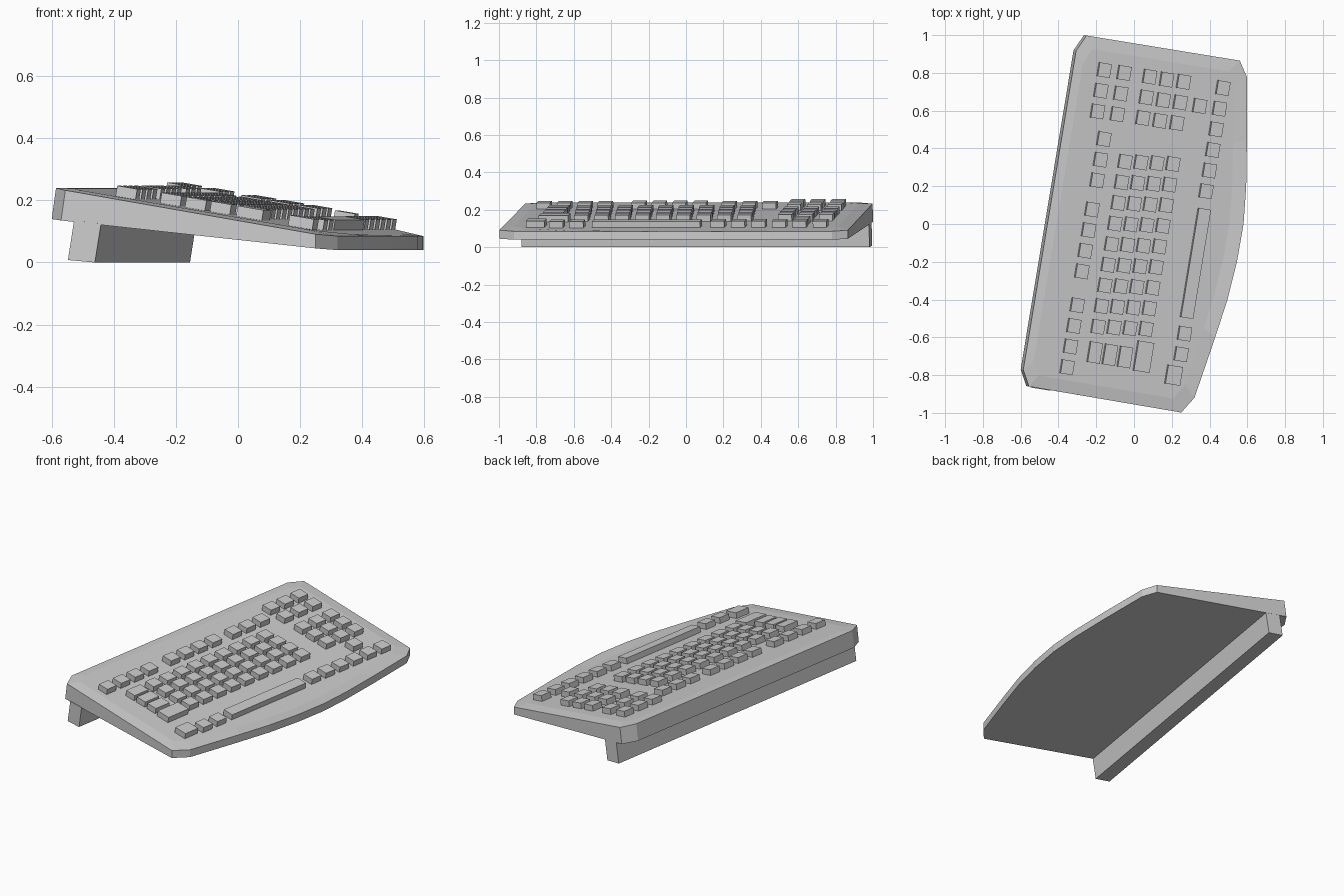
import bpy, bmesh, math
from mathutils import Vector, Matrix

if "Cube" in bpy.data.objects:
    bpy.data.objects.remove(bpy.data.objects["Cube"])

YAW = math.radians(9.35)
C, S = math.cos(YAW), math.sin(YAW)
SLOPE = 0.17


def depth(x, y):
    """Distance from the middle towards the front edge of the turned board."""
    return C * x - S * y


def to_world(u, v, z):
    return Vector((C * u + S * v, -S * u + C * v, z))


def deck_z(u):
    return 0.249 - SLOPE * (u + 0.467)


def make_object(name, bm):
    bmesh.ops.recalc_face_normals(bm, faces=bm.faces)
    mesh = bpy.data.meshes.new(name)
    bm.to_mesh(mesh)
    bm.free()
    ob = bpy.data.objects.new(name, mesh)
    bpy.context.collection.objects.link(ob)
    return ob


# Case: wedge-shaped board with cut corners, bowed front and a shallow rim slope
outline = [(-0.32, 0.92), (-0.265, 1.0), (0.56, 0.865), (0.597, 0.78),
           (0.598, 0.45), (0.594, 0.2), (0.58, 0.0), (0.545, -0.2),
           (0.495, -0.4), (0.43, -0.6), (0.32, -0.92), (0.25, -0.998),
           (-0.57, -0.858), (-0.6, -0.77)]
bm = bmesh.new()
low, rim, deck = [], [], []
for x, y in outline:
    u, v = depth(x, y), S * x + C * y
    low.append(bm.verts.new((x, y, max(0.04, 0.14 - 0.108 * (u + 0.467)))))
    ur = u + (0.014 if u < -0.4 else 0.0)
    rim.append(bm.verts.new(to_world(ur, v, max(0.085, 0.24 - SLOPE * (u + 0.467)))))
    ui, vi = u * 0.87, v * 0.93
    deck.append(bm.verts.new(to_world(ui, vi, deck_z(ui))))
n = len(outline)
for a, b in ((low, rim), (rim, deck)):
    for i in range(n):
        j = (i + 1) % n
        bm.faces.new((a[i], a[j], b[j], b[i]))
bm.faces.new(low)
bm.faces.new(deck)
make_object("keyboard_case", bm)

# Rear foot: slanted bar along the whole back
bm = bmesh.new()
profile = [(-0.40, 0.008), (-0.312, 0.0), (-0.292, 0.125), (-0.38, 0.135)]
ends = [[bm.verts.new(to_world(u, v, z)) for u, z in profile] for v in (-0.943, 0.943)]
for e in ends:
    bm.faces.new(e)
for i in range(4):
    j = (i + 1) % 4
    bm.faces.new((ends[0][i], ends[0][j], ends[1][j], ends[1][i]))
make_object("rear_foot", bm)

# Keys: boxes standing square on the sloped deck
U = to_world(1, 0, -SLOPE).normalized()
V = to_world(0, 1, 0)
N = U.cross(V)
ROT = Matrix((U, V, N)).transposed().to_4x4()


def key_row(name, x, y, count=1, width=0.066, length=0.074, height=0.034):
    """A row of keys running along the board, starting at its far end."""
    bm = bmesh.new()
    for i in range(count):
        kx, ky = x - 0.0178 * i, y - 0.1092 * i
        base = Vector((kx, ky, deck_z(depth(kx, ky))))
        centre = base + N * (height / 2 - 0.003)
        size = Matrix.Diagonal((width, length, height + 0.006, 1))
        bmesh.ops.create_cube(bm, size=1, matrix=Matrix.Translation(centre) @ ROT @ size)
    make_object(name, bm)


# Function keys in groups along the back
for i, (x, y, c) in enumerate([(-0.162, 0.45, 3), (-0.225, 0.077, 4), (-0.303, -0.43, 4)]):
    key_row(f"function_keys_{i + 1}", x, y, c)

# Number pad block
for i, (x, y) in enumerate([(-0.16, 0.815), (-0.055, 0.8), (0.08, 0.78),
                            (0.17, 0.765), (0.26, 0.753)]):
    key_row(f"pad_keys_{i + 1}", x, y, 3)
key_row("pad_single_key", 0.345, 0.625)

# Main typing block, each row ending in a wider key
for i in range(4):
    key_row(f"typing_keys_{i + 1}", -0.05 + 0.0845 * i, 0.33 - 0.004 * i, 9)
for i, x in enumerate((-0.21, -0.13, -0.05)):
    key_row(f"wide_key_{i + 1}", x, -0.68 - 0.012 * i, length=0.11)
key_row("large_key", 0.048, -0.702, width=0.085, length=0.16)

# Front row with the space bar
key_row("front_keys_far", 0.468, 0.72, 6)
key_row("space_bar", 0.323, -0.208, length=0.585)
key_row("front_keys_near", 0.265, -0.58, 2)
key_row("front_corner_key", 0.208, -0.8, width=0.08, length=0.1)
